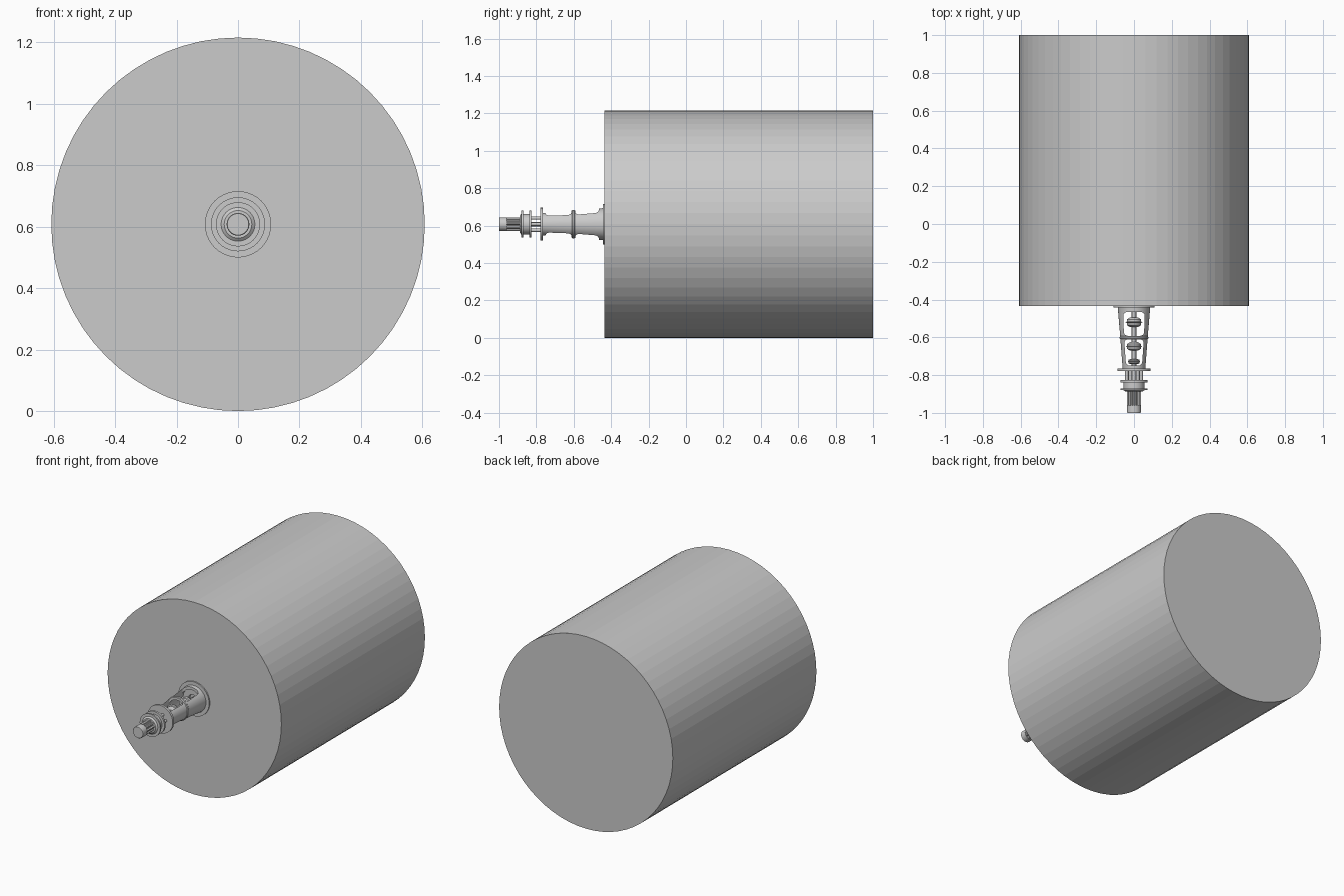
import bpy
import bmesh
from math import cos, sin, pi

cube = bpy.data.objects.get("Cube")
if cube:
    bpy.data.objects.remove(cube, do_unlink=True)

AXIS_Z = 0.608

grey = bpy.data.materials.new("plain_grey")
grey.use_nodes = True
colour = (0.6, 0.6, 0.6, 1)
grey.diffuse_color = colour
grey.node_tree.nodes["Principled BSDF"].inputs["Base Color"].default_value = colour


def finish(name, bm):
    bmesh.ops.recalc_face_normals(bm, faces=bm.faces)
    mesh = bpy.data.meshes.new(name)
    bm.to_mesh(mesh)
    bm.free()
    mesh.materials.append(grey)
    obj = bpy.data.objects.new(name, mesh)
    bpy.context.collection.objects.link(obj)
    return obj


def lathe(name, profile, sides=40, hollow=False, groove=1.0, centre=(0, 0)):
    """Revolve (y, radius) points; groove below 1 sinks alternate pairs of sides."""
    bm = bmesh.new()
    rings = []
    for y, r in profile:
        ring = []
        for i in range(sides):
            a = 2 * pi * i / sides
            rr = r * (groove if i % 4 > 1 else 1)
            ring.append(bm.verts.new((centre[0] + rr * cos(a), y,
                                      AXIS_Z + centre[1] + rr * sin(a))))
        rings.append(ring)
    pairs = list(zip(rings, rings[1:]))
    if hollow:
        pairs.append((rings[-1], rings[0]))
    else:
        bm.faces.new(rings[0])
        bm.faces.new(rings[-1])
    for a, b in pairs:
        for i in range(sides):
            j = (i + 1) % sides
            bm.faces.new((a[i], a[j], b[j], b[i]))
    return finish(name, bm)


def smooth(obj):
    bpy.ops.object.select_all(action='DESELECT')
    obj.select_set(True)
    bpy.context.view_layer.objects.active = obj
    bpy.ops.object.shade_smooth_by_angle(angle=0.5)


def cut_window(obj, y0, w0, y1, w1):
    """Cut a tapered window with rounded corners through the frame, along z."""
    bm = bmesh.new()
    corners = [(-w0, y0), (w0, y0), (w1, y1), (-w1, y1)]
    base = bm.faces.new([bm.verts.new((x, y, AXIS_Z - 0.2)) for x, y in corners])
    top = bmesh.ops.extrude_face_region(bm, geom=[base])["geom"]
    for v in top:
        if isinstance(v, bmesh.types.BMVert):
            v.co.z += 0.4
    uprights = [e for e in bm.edges if abs(e.verts[0].co.z - e.verts[1].co.z) > 0.3]
    bmesh.ops.bevel(bm, geom=uprights, offset=0.02, segments=4,
                    profile=0.5, affect='EDGES')
    cutter = finish("window_cutter", bm)
    cutter.hide_render = True
    mod = obj.modifiers.new("window", 'BOOLEAN')
    mod.operation = 'DIFFERENCE'
    mod.solver = 'EXACT'
    mod.object = cutter
    bpy.context.view_layer.objects.active = obj
    bpy.ops.object.modifier_apply(modifier=mod.name)
    bpy.data.objects.remove(cutter, do_unlink=True)


# Big faceted drum
lathe("drum", [(-0.435, 0.608), (1, 0.608)], sides=64)

# Mounting flange and tapered open frame
small = [lathe("mounting_flange", [(-0.434, 0.108), (-0.443, 0.108), (-0.443, 0.085),
                                   (-0.452, 0.08), (-0.452, 0.03), (-0.434, 0.03)],
               hollow=True)]
frame = lathe("open_frame", [(-0.44, 0.086), (-0.594, 0.073), (-0.598, 0.076),
                             (-0.606, 0.076), (-0.61, 0.072), (-0.765, 0.06),
                             (-0.765, 0.046), (-0.44, 0.068)], hollow=True)
cut_window(frame, -0.592, 0.053, -0.466, 0.057)
cut_window(frame, -0.75, 0.042, -0.611, 0.052)
small.append(frame)

# Inner stem with its couplings
small.append(lathe("inner_stem", [(-0.89, 0.012), (-0.436, 0.012)], sides=16))
for name, y, r, half in (("rear_coupling", -0.52, 0.038, 0.025),
                         ("middle_coupling", -0.648, 0.036, 0.022),
                         ("front_coupling", -0.728, 0.03, 0.014)):
    small.append(lathe(name, [(y - half, r * 0.6), (y - half * 0.6, r),
                              (y - half * 0.15, r), (y, r * 1.2), (y + half * 0.15, r),
                              (y + half * 0.6, r), (y + half, r * 0.6)]))

# Collar plate, spacer posts and flanged spool
small.append(lathe("collar_plate", [(-0.778, 0.088), (-0.764, 0.088)]))
for i in range(6):
    a = 2 * pi * i / 6
    small.append(lathe("spacer_post", [(-0.83, 0.009), (-0.77, 0.009)], sides=12,
                       centre=(0.038 * cos(a), 0.038 * sin(a))))
small.append(lathe("spool", [(-0.888, 0.045), (-0.88, 0.055), (-0.88, 0.072),
                             (-0.87, 0.072), (-0.87, 0.055), (-0.838, 0.055),
                             (-0.838, 0.072), (-0.826, 0.072)]))

# Grooved shaft with a plain round tip
small.append(lathe("grooved_shaft", [(-0.965, 0.037), (-0.885, 0.037)], groove=0.82))
small.append(lathe("shaft_tip", [(-1, 0.035), (-0.997, 0.037), (-0.96, 0.037)]))

for part in small:
    smooth(part)
